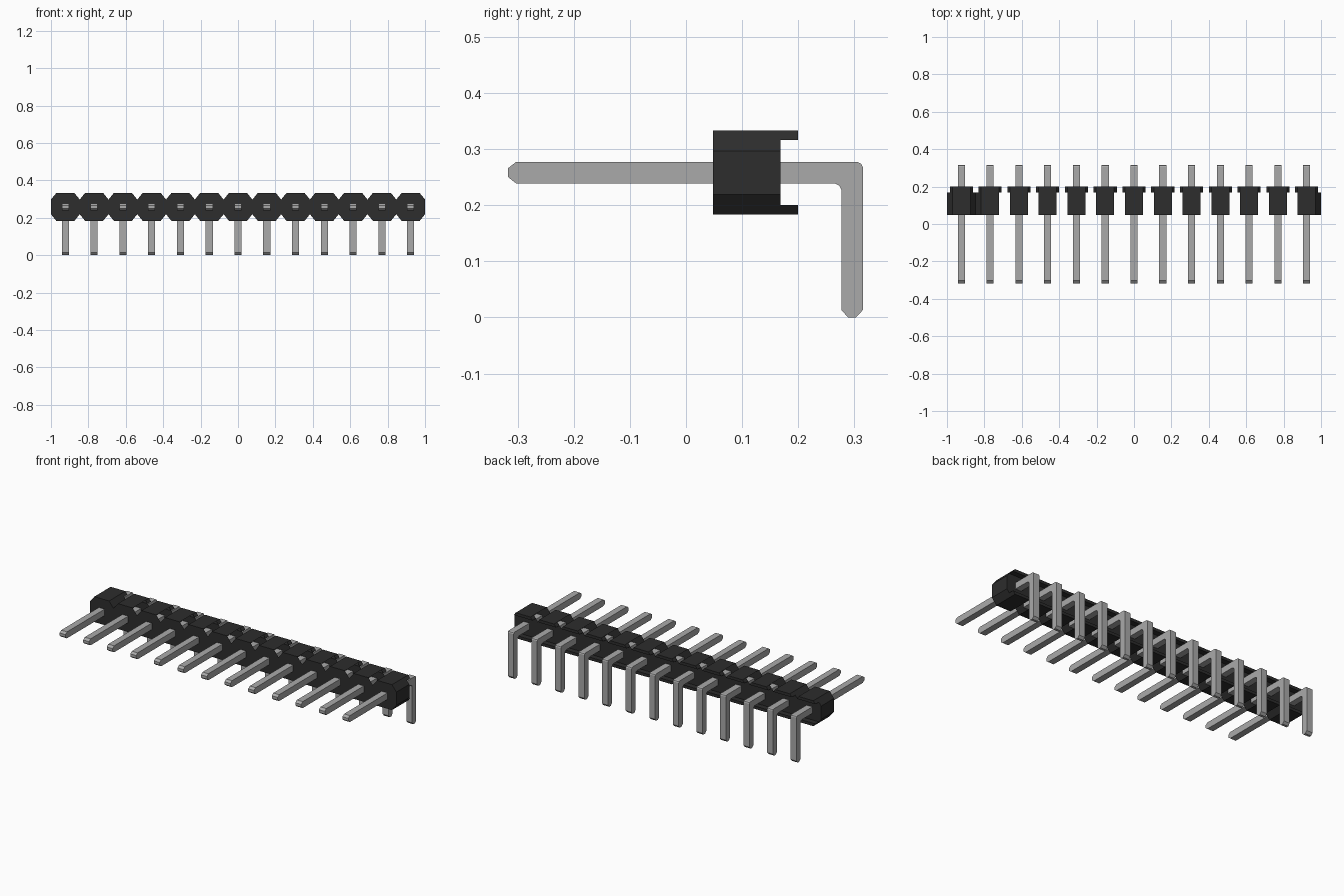
import bpy
import bmesh
from mathutils import Vector

if "Cube" in bpy.data.objects:
    bpy.data.objects.remove(bpy.data.objects["Cube"], do_unlink=True)

COUNT = 13
PITCH = 2 / COUNT
MID_Z = 0.258                              # height of the housing axis
FRONT, REAR, LIP = 0.048, 0.168, 0.2       # housing depths
WIDE, FLAT = PITCH / 2, 0.048              # half widths of the octagon
TOP, SHOULDER, RECESS = 0.075, 0.039, 0.058
LIP_WIDE = FLAT + (WIDE - FLAT) * (TOP - RECESS) / (TOP - SHOULDER)


def material(name, value):
    mat = bpy.data.materials.new(name)
    mat.use_nodes = True
    color = (value, value, value, 1)
    mat.diffuse_color = color
    mat.node_tree.nodes["Principled BSDF"].inputs["Base Color"].default_value = color
    return mat


def add_object(name, bm, mat):
    mesh = bpy.data.meshes.new(name)
    bm.to_mesh(mesh)
    bm.free()
    mesh.materials.append(mat)
    obj = bpy.data.objects.new(name, mesh)
    bpy.context.collection.objects.link(obj)
    return obj


def face(bm, points, outward):
    """Add a flat face whose normal points outward."""
    f = bm.faces.new([bm.verts.new(p) for p in points])
    f.normal_update()
    if f.normal.dot(Vector(outward)) < 0:
        f.normal_flip()


def strip(bm, a, b, y0, y1, outward):
    """Sweep the edge a-b, given in x and z, from y0 to y1."""
    face(bm, [(a[0], y0, a[1]), (b[0], y0, b[1]),
              (b[0], y1, b[1]), (a[0], y1, a[1])], outward)


def symmetric(corners):
    """Mirror the upper right corners into a closed outline."""
    half = corners + [(x, -z) for x, z in reversed(corners)]
    return half + [(-x, z) for x, z in reversed(half)]


def housing(index, mat):
    bm = bmesh.new()
    # front octagon and rear wall between the lips
    front = symmetric([(FLAT, TOP), (WIDE, SHOULDER)])
    rear = symmetric([(LIP_WIDE, RECESS), (WIDE, SHOULDER)])
    face(bm, [(x, FRONT, z) for x, z in front], (0, -1, 0))
    face(bm, [(x, REAR, z) for x, z in rear], (0, 1, 0))
    for s in (1, -1):
        # top or bottom plate with its rear lip
        strip(bm, (-FLAT, s * TOP), (FLAT, s * TOP), FRONT, LIP, (0, 0, s))
        strip(bm, (-LIP_WIDE, s * RECESS), (LIP_WIDE, s * RECESS), REAR, LIP, (0, 0, -s))
        face(bm, [(-FLAT, LIP, s * TOP), (FLAT, LIP, s * TOP),
                  (LIP_WIDE, LIP, s * RECESS), (-LIP_WIDE, LIP, s * RECESS)], (0, 1, 0))
        for side in (1, -1):
            strip(bm, (side * FLAT, s * TOP), (side * LIP_WIDE, s * RECESS),
                  REAR, LIP, (side, 0, s))
            # the grooves are open except at the ends and the first joint
            closed = index == 0 or (index == 1 and side < 0) or (index == COUNT - 1 and side > 0)
            if closed:
                strip(bm, (side * FLAT, s * TOP), (side * WIDE, s * SHOULDER),
                      FRONT, REAR, (side, 0, s))
    # flat outer walls at both ends of the row
    for end, side in ((0, -1), (COUNT - 1, 1)):
        if index == end:
            strip(bm, (side * WIDE, SHOULDER), (side * WIDE, -SHOULDER),
                  FRONT, REAR, (side, 0, 0))
    bmesh.ops.remove_doubles(bm, verts=bm.verts[:], dist=0.0001)
    return add_object(f"housing_{index + 1}", bm, mat)


# bent pin outline in y and z, with chamfered tips
PIN = [(-0.317, 0.25), (-0.303, 0.239), (0.265, 0.239), (0.273, 0.235),
       (0.277, 0.227), (0.277, 0.013), (0.289, 0), (0.303, 0),
       (0.315, 0.013), (0.315, 0.268), (0.312, 0.274), (0.306, 0.277),
       (-0.303, 0.277), (-0.317, 0.266)]
PIN_HALF = 0.019


def pin(index, mat):
    bm = bmesh.new()
    f = bm.faces.new([bm.verts.new((-PIN_HALF, y, z)) for y, z in PIN])
    out = bmesh.ops.extrude_face_region(bm, geom=[f], use_keep_orig=True)
    moved = [v for v in out["geom"] if isinstance(v, bmesh.types.BMVert)]
    bmesh.ops.translate(bm, verts=moved, vec=(2 * PIN_HALF, 0, 0))
    bmesh.ops.recalc_face_normals(bm, faces=bm.faces[:])
    return add_object(f"pin_{index + 1}", bm, mat)


black = material("black plastic", 0.026)
metal = material("grey metal", 0.4)

# row of housings, one bent pin through each
for i in range(COUNT):
    x = (i - (COUNT - 1) / 2) * PITCH
    housing(i, black).location = (x, 0, MID_Z)
    pin(i, metal).location = (x, 0, 0)
